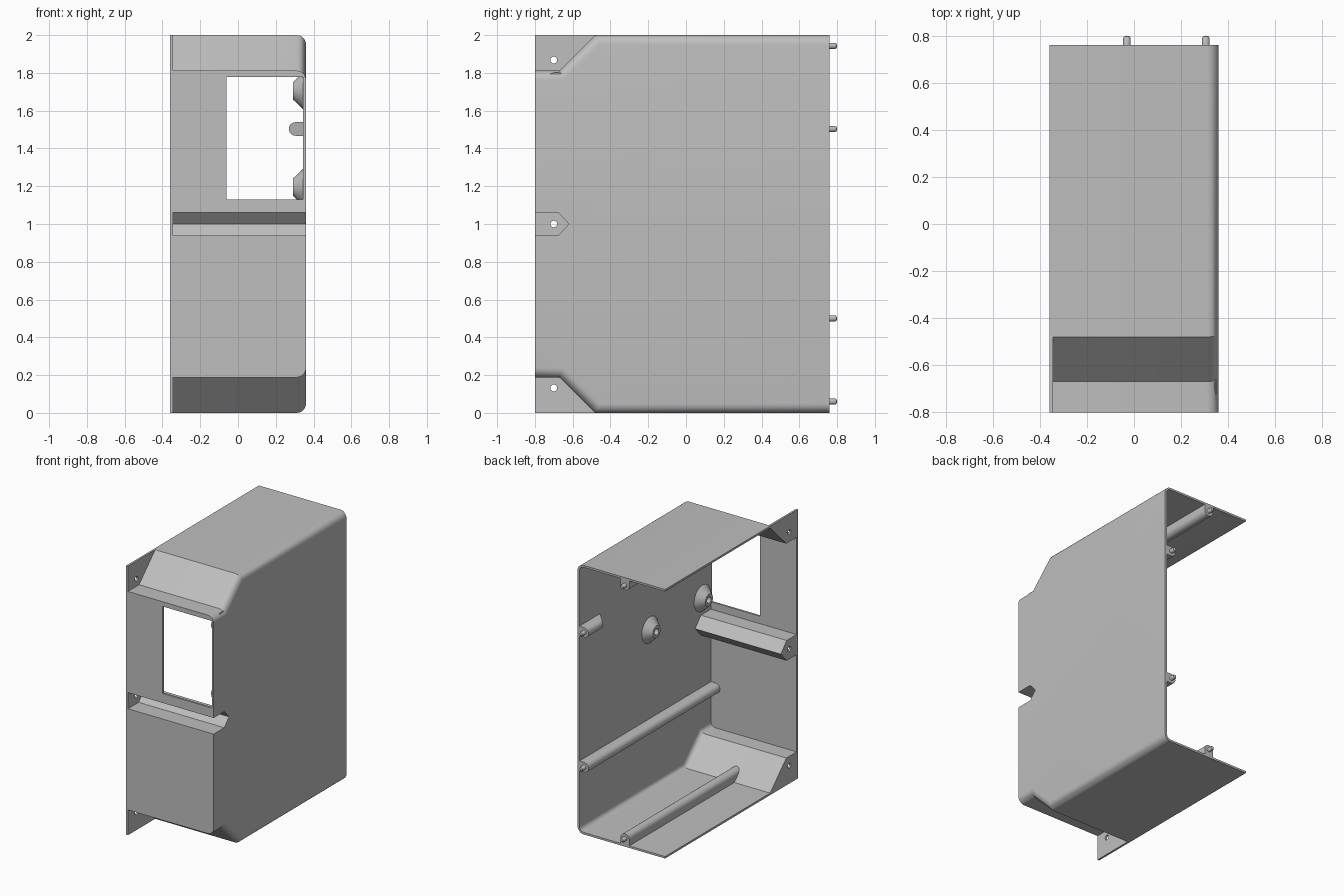
import bpy, bmesh, math
from mathutils import Vector

if "Cube" in bpy.data.objects:
    bpy.data.objects.remove(bpy.data.objects["Cube"], do_unlink=True)

T = 0.015                       # wall thickness
LEFT, RIGHT = 0.36, -0.36       # closed side, open side
FRONT, BACK = -0.8, 0.76

grey = bpy.data.materials.new("light grey plastic")
grey.use_nodes = True
tone = (0.52, 0.52, 0.52, 1)
grey.diffuse_color = tone
grey.node_tree.nodes["Principled BSDF"].inputs["Base Color"].default_value = tone


def finish(name, bm):
    bmesh.ops.recalc_face_normals(bm, faces=bm.faces)
    mesh = bpy.data.meshes.new(name)
    bm.to_mesh(mesh)
    bm.free()
    mesh.materials.append(grey)
    ob = bpy.data.objects.new(name, mesh)
    bpy.context.collection.objects.link(ob)
    return ob


def smooth(ob):
    bpy.ops.object.select_all(action='DESELECT')
    ob.select_set(True)
    bpy.context.view_layer.objects.active = ob
    bpy.ops.object.shade_smooth_by_angle(angle=math.radians(30))


def prism(points, x0, x1):
    """Extrude a (y, z) outline along x."""
    bm = bmesh.new()
    face = bm.faces.new([bm.verts.new((x0, y, z)) for y, z in points])
    ext = bmesh.ops.extrude_face_region(bm, geom=[face])
    moved = [v for v in ext["geom"] if isinstance(v, bmesh.types.BMVert)]
    bmesh.ops.translate(bm, verts=moved, vec=(x1 - x0, 0, 0))
    return bm


def round_rim(bm, x, radius, front):
    """Fillet the closed-side rim, leaving front, back and groove edges sharp."""
    rim = []
    for e in bm.edges:
        a, b = (v.co for v in e.verts)
        level = abs(a.x - x) < 1e-4 and abs(b.x - x) < 1e-4
        upright = abs(a.y - b.y) < 1e-4
        in_groove = abs((a.z + b.z) / 2 - 1) < 0.2
        if level and not upright and not in_groove:
            rim.append(e)
    bmesh.ops.bevel(bm, geom=rim, offset=radius, segments=6, profile=0.5,
                    affect='EDGES', clamp_overlap=False)


def inset(points, d):
    """Offset a counter-clockwise outline inwards with mitred corners."""
    out = []
    for i, p in enumerate(points):
        p = Vector(p)
        a = (p - Vector(points[i - 1])).normalized()
        b = (Vector(points[(i + 1) % len(points)]) - p).normalized()
        na, nb = Vector((-a.y, a.x)), Vector((-b.y, b.x))
        out.append(p + (na + nb) * (d / (1 + na.dot(nb))))
    return out


def cut(ob, cutter):
    cutter.hide_render = True
    mod = ob.modifiers.new("cut", 'BOOLEAN')
    mod.operation, mod.solver, mod.object = 'DIFFERENCE', 'EXACT', cutter
    bpy.context.view_layer.objects.active = ob
    bpy.ops.object.modifier_apply(modifier=mod.name)
    bpy.data.objects.remove(cutter, do_unlink=True)


# Side outline: upper half mirrored about mid height
upper = [(BACK, 2), (-0.48, 2), (-0.67, 1.812), (FRONT, 1.812),
         (FRONT, 1.06), (-0.675, 1.06)]
outline = upper + [(-0.62, 1)] + [(y, 2 - z) for y, z in reversed(upper)]

# Shell: outer solid minus inner solid, open at the back and one side
bm = prism(outline, RIGHT, LEFT)
round_rim(bm, LEFT, 0.05, FRONT)
shell = finish("housing_shell", bm)
inner = inset(outline, T)
for p in (inner[0], inner[-1]):
    p.x = BACK + 0.1
bm = prism(inner, RIGHT - 0.1, LEFT - T)
round_rim(bm, LEFT - T, 0.035, FRONT + T)
cut(shell, finish("cavity_cutter", bm))

# Front window opening
window = [(FRONT - 0.1, 1.13), (FRONT + 0.05, 1.13),
          (FRONT + 0.05, 1.777), (FRONT - 0.1, 1.777)]
cut(shell, finish("window_cutter", prism(window, -0.06, LEFT - T)))
smooth(shell)

# Mounting tabs with screw holes on the open side
corner = [(FRONT, 2), (FRONT, 1.812), (-0.67, 1.812), (-0.48, 2)]
tabs = {
    "top_mounting_tab": (corner, 1.868),
    "bottom_mounting_tab": ([(y, 2 - z) for y, z in corner], 0.132),
    "middle_mounting_tab": ([(FRONT, 1.06), (FRONT, 0.94), (-0.675, 0.94),
                             (-0.62, 1), (-0.675, 1.06)], 1),
}
for name, (points, hole_z) in tabs.items():
    tab = finish(name, prism(points, RIGHT, RIGHT + T))
    ring = [(-0.7 + 0.018 * math.cos(k * math.tau / 24),
             hole_z + 0.018 * math.sin(k * math.tau / 24)) for k in range(24)]
    cut(tab, finish("hole_cutter", prism(ring, RIGHT - 0.1, RIGHT + 0.1)))
    smooth(tab)


def rail(name, x, z, wall, start, slope):
    """U-section rail along y; wall is the direction of the supporting wall."""
    r, reach = 0.036, 0.047
    w = Vector(wall)
    side = Vector((-w.y, w.x))
    section = [side * r + w * reach]
    for k in range(13):
        a = math.pi * k / 12
        section.append(side * r * math.cos(a) - w * r * math.sin(a))
    section.append(w * reach - side * r)
    bm = bmesh.new()
    ends = [[bm.verts.new((x + p.x, start + slope * p.dot(w) if near else BACK,
                           z + p.y)) for p in section] for near in (True, False)]
    for loop in ends:
        bm.faces.new(loop)
    n = len(section)
    for i in range(n):
        j = (i + 1) % n
        bm.faces.new((ends[0][i], ends[0][j], ends[1][j], ends[1][i]))
    smooth(finish(name, bm))

    # Locating pin with a rounded tip
    lathe(name + "_pin", (x, BACK, z), (0, 1, 0),
          [(0, -0.01), (0.016, -0.01), (0.016, 0.03), (0.012, 0.037), (0, 0.04)])


def lathe(name, centre, axis, profile):
    """Spin a (radius, height) profile about an axis."""
    axis = Vector(axis)
    out = axis.orthogonal().normalized()
    bm = bmesh.new()
    vs = [bm.verts.new(Vector(centre) + out * r + axis * h) for r, h in profile]
    es = [bm.edges.new(pair) for pair in zip(vs, vs[1:])]
    bmesh.ops.spin(bm, geom=vs + es, cent=centre, axis=axis,
                   angle=math.tau, steps=32, use_duplicate=False)
    bmesh.ops.remove_doubles(bm, verts=bm.verts, dist=1e-4)
    smooth(finish(name, bm))


# Rails carrying the rear locating pins
rail("upper_side_rail", 0.305, 1.503, (1, 0), 0.56, -1)
rail("lower_side_rail", 0.305, 0.5, (1, 0), FRONT + T, 0)
rail("top_rail", -0.03, 1.943, (0, 1), -0.53, 1)
rail("bottom_rail", -0.03, 0.06, (0, -1), -0.53, 1)

# Conical screw bosses inside the closed side
for row, z in (("upper", 1.705), ("lower", 1.195)):
    for col, y in (("front", -0.685), ("rear", -0.07)):
        lathe(f"{row}_{col}_boss", (LEFT - T, y, z), (-1, 0, 0),
              [(0, -0.003), (0.097, -0.003), (0.097, 0), (0.045, 0.055),
               (0.024, 0.055), (0.024, 0.005), (0, 0.005)])
